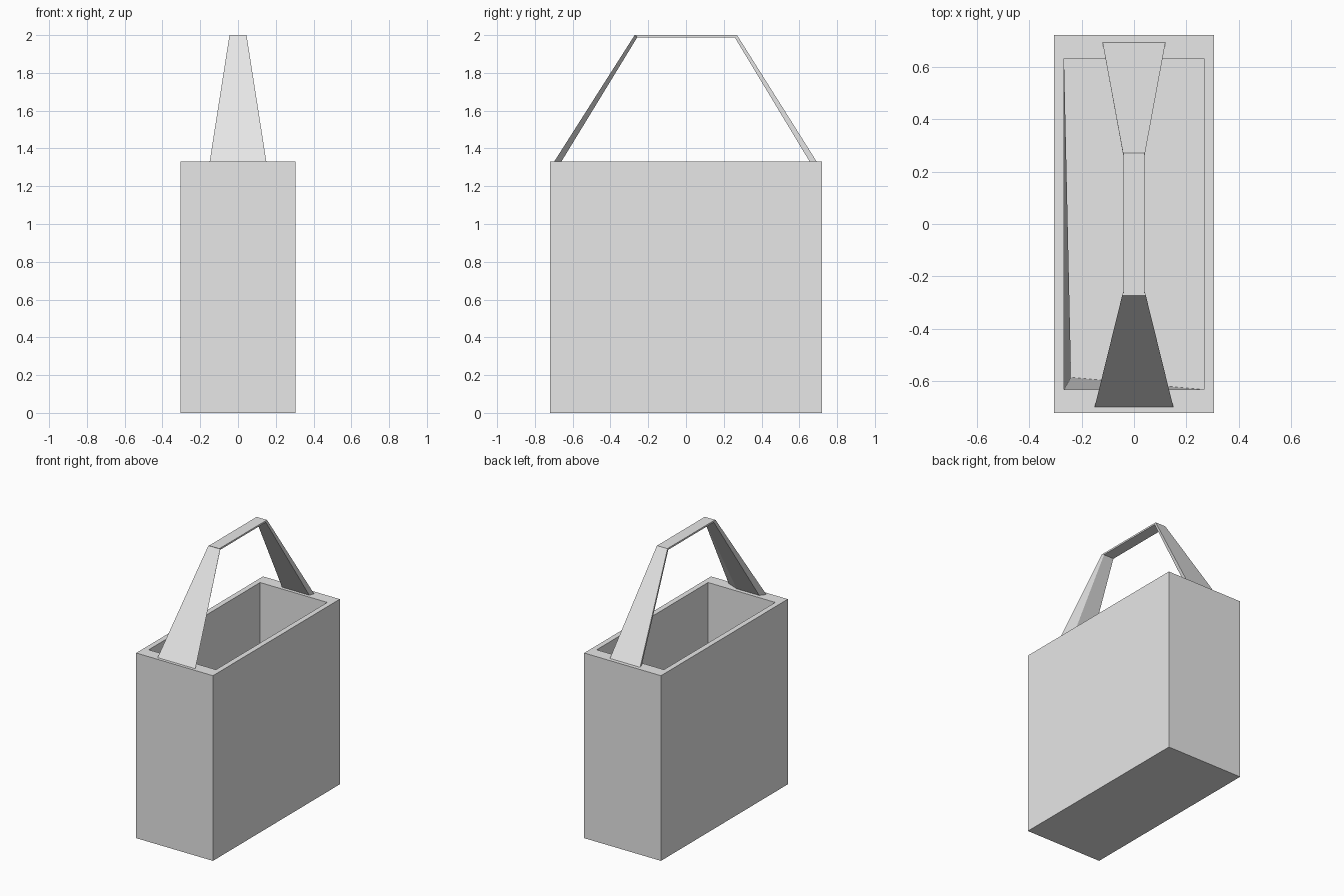
import bpy

cube = bpy.data.objects.get("Cube")
if cube:
    bpy.data.objects.remove(cube, do_unlink=True)

grey = bpy.data.materials.new("light grey")
grey.use_nodes = True
colour = (0.8, 0.8, 0.8, 1)
grey.diffuse_color = colour
grey.node_tree.nodes["Principled BSDF"].inputs["Base Color"].default_value = colour

RIM, TOP = 1.33, 2.0


def make(name, verts, faces):
    mesh = bpy.data.meshes.new(name)
    mesh.from_pydata(verts, [], faces)
    mesh.materials.append(grey)
    obj = bpy.data.objects.new(name, mesh)
    bpy.context.collection.objects.link(obj)
    return obj


def ring(x, y, z):
    """Rectangle corners, counter-clockwise from above."""
    return [(-x, -y, z), (x, -y, z), (x, y, z), (-x, y, z)]


def sides(a, b):
    """Quads joining four-corner ring a to ring b."""
    return [(a + i, a + (i + 1) % 4, b + (i + 1) % 4, b + i) for i in range(4)]


def prism(name, low, high):
    return make(name, low + high, sides(0, 4) + [(3, 2, 1, 0), (4, 5, 6, 7)])


# Open box: outer walls, rim, inner walls and floor, with one floor corner pulled in
floor = ring(0.267, 0.632, 0.08)
floor[0] = (-0.24, -0.585, 0.08)
verts = ring(0.305, 0.72, 0) + ring(0.305, 0.72, RIM) + ring(0.267, 0.632, RIM) + floor
make("basket_box", verts,
     [(3, 2, 1, 0)] + sides(0, 4) + sides(4, 8) + sides(8, 12) + [(12, 13, 14, 15)])

# Tapered handle legs leaning towards the grip
prism("front_handle_leg",
      [(-0.15, -0.698, RIM), (0.15, -0.698, RIM), (0.06, -0.66, RIM), (-0.12, -0.66, RIM)],
      [(-0.045, -0.272, TOP), (0.045, -0.272, TOP), (0.04, -0.257, 1.99), (-0.04, -0.257, 1.99)])
prism("back_handle_leg",
      [(-0.108, 0.655, RIM), (0.108, 0.655, RIM), (0.12, 0.692, RIM), (-0.12, 0.692, RIM)],
      [(-0.04, 0.257, 1.99), (0.04, 0.257, 1.99), (0.042, 0.27, TOP), (-0.042, 0.27, TOP)])

# Flat grip across the top
prism("handle_grip", ring(0.041, 0.258, 1.988), ring(0.041, 0.27, TOP))
